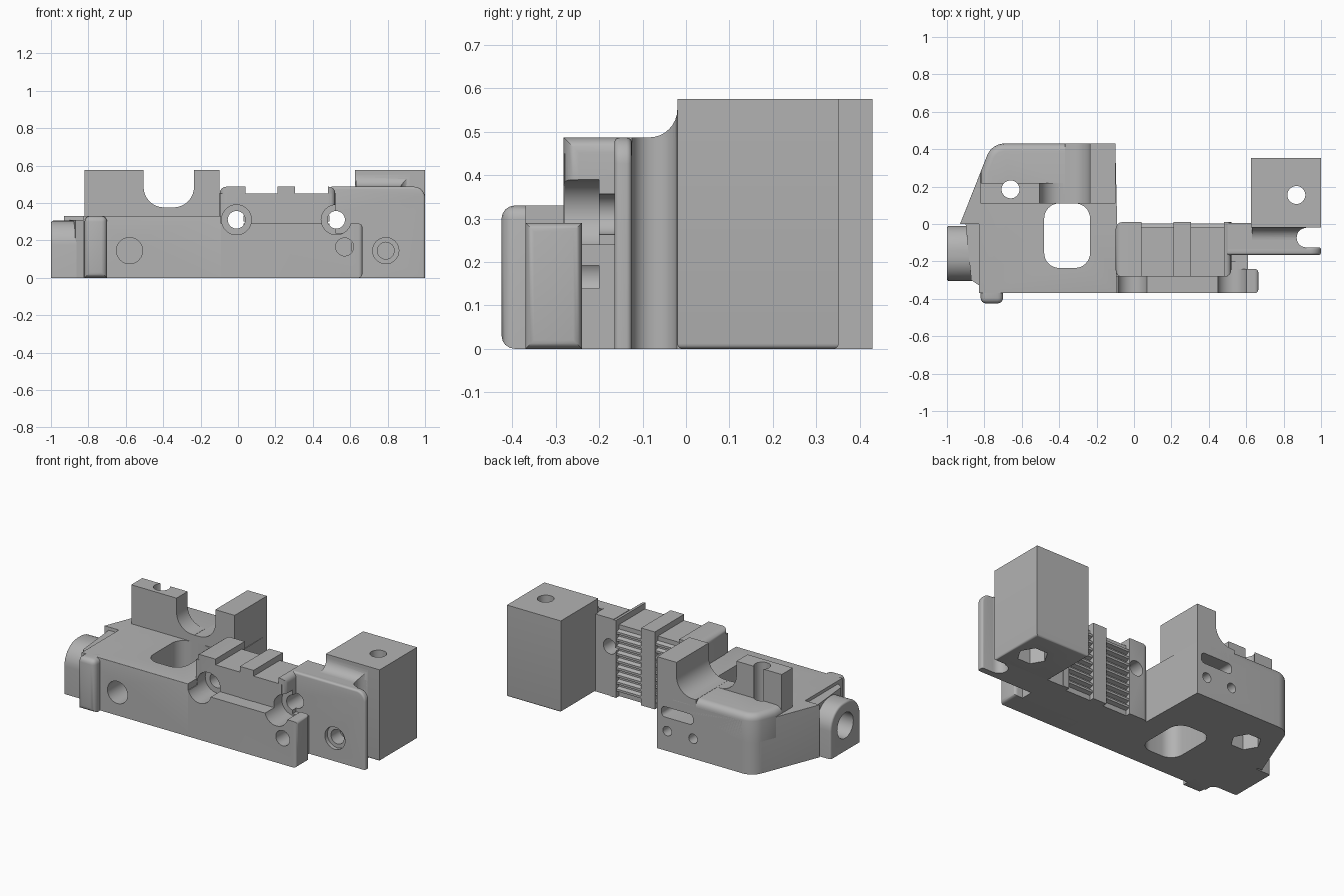
import bpy, bmesh, math
from mathutils import Vector

old = bpy.data.objects.get("Cube")
if old:
    bpy.data.objects.remove(old, do_unlink=True)

grey = bpy.data.materials.new("mid_grey")
grey.use_nodes = True
grey.diffuse_color = (0.45, 0.45, 0.45, 1)
grey.node_tree.nodes["Principled BSDF"].inputs["Base Color"].default_value = (0.45, 0.45, 0.45, 1)

PLACE = {"x": lambda u, v, w: (w, u, v),
         "y": lambda u, v, w: (u, w, v),
         "z": lambda u, v, w: (u, v, w)}


def rounded(points, steps=8):
    """Outline whose corners given as (u, v, radius) become arcs."""
    out = []
    for i, p in enumerate(points):
        c = Vector(p[:2])
        if len(p) < 3:
            out.append(c)
            continue
        a = (Vector(points[i - 1][:2]) - c).normalized()
        b = (Vector(points[(i + 1) % len(points)][:2]) - c).normalized()
        half = a.angle(b) / 2
        centre = c + (a + b).normalized() * p[2] / math.sin(half)
        start = c + a * p[2] / math.tan(half) - centre
        end = c + b * p[2] / math.tan(half) - centre
        turn = start.angle_signed(end)
        for k in range(steps + 1):
            t = -turn * k / steps
            out.append(centre + Vector((start.x * math.cos(t) - start.y * math.sin(t),
                                        start.x * math.sin(t) + start.y * math.cos(t))))
    return out


def prism(name, axis, points, lo, hi, bevel=0, rule=None, segments=4):
    """Extrude an outline along an axis and soften the edges picked by rule(midpoint)."""
    bm = bmesh.new()
    face = bm.faces.new([bm.verts.new(PLACE[axis](p[0], p[1], lo)) for p in rounded(points)])
    ext = bmesh.ops.extrude_face_region(bm, geom=[face])
    shift = Vector(PLACE[axis](0, 0, hi - lo))
    bmesh.ops.translate(bm, vec=shift, verts=[g for g in ext["geom"] if isinstance(g, bmesh.types.BMVert)])
    bmesh.ops.recalc_face_normals(bm, faces=bm.faces)
    if bevel:
        edges = [e for e in bm.edges if e.calc_face_angle(0) > 0.5
                 and rule((e.verts[0].co + e.verts[1].co) / 2)]
        bmesh.ops.bevel(bm, geom=edges, offset=bevel, segments=segments, profile=0.5,
                        affect="EDGES", clamp_overlap=True)
    mesh = bpy.data.meshes.new(name)
    bm.to_mesh(mesh)
    bm.free()
    mesh.materials.append(grey)
    ob = bpy.data.objects.new(name, mesh)
    bpy.context.collection.objects.link(ob)
    return ob


def box(name, x0, x1, y0, y1, z0, z1, bevel=0, rule=None):
    return prism(name, "z", [(x0, y0), (x1, y0), (x1, y1), (x0, y1)], z0, z1, bevel, rule)


def disc(u, v, r, sides=32):
    return [(u + r * math.cos(math.tau * k / sides), v + r * math.sin(math.tau * k / sides))
            for k in range(sides)]


def drill(targets, axis, outline, lo, hi):
    """Cut an extruded outline out of the target parts."""
    tool = prism("cutter", axis, outline, lo, hi)
    tool.hide_render = True
    for ob in targets:
        mod = ob.modifiers.new("cut", "BOOLEAN")
        mod.operation, mod.solver, mod.object = "DIFFERENCE", "EXACT", tool
        bpy.context.view_layer.update()
        mesh = bpy.data.meshes.new_from_object(ob.evaluated_get(bpy.context.evaluated_depsgraph_get()))
        ob.modifiers.clear()
        ob.data = mesh
    bpy.data.objects.remove(tool, do_unlink=True)


# Left body with slanted rear corner
body = prism("left_body", "z", [(-.83, -.37), (-.09, -.37), (-.09, 0), (-.1, .43), (-.76, .43, .1),
                                (-.93, 0), (-.83, 0)], 0, .33, .02,
             lambda m: m.z > .3 and (m.y < -.3 or m.x < -.8))
shoulder = prism("rear_shoulder", "z", [(-.82, .11), (-.2, .11), (-.2, .43), (-.76, .43, .1),
                                        (-.82, .28)], .2, .375, .04,
                 lambda m: m.z > .3 and (m.y > .3 or m.x < -.7))
post = prism("screw_post", "y", [(-.82, .25), (-.82, .575), (-.505, .575), (-.505, .376, .11),
                                 (-.38, .376), (-.38, .25)], .11, .22)
tower = prism("rear_tower", "y", [(-.1, .1), (-.1, .575), (-.235, .575), (-.235, .376, .11),
                                  (-.37, .376), (-.37, .1)], .11, .43)
foot = box("front_foot", -.82, -.7, -.425, -.3, 0, .33, .03, lambda m: m.y < -.4 or m.z > .3)

# Side lug with an arched top
lug = prism("side_lug", "x", [(-.305, 0), (-.01, 0), (-.01, .305, .13), (-.305, .305, .13)], -1, -.78,
            .012, lambda m: m.x < -.95 and m.z > .05)
flare = prism("lug_flare", "z", [(-.87, -.3), (-.78, -.36), (-.78, .05), (-.9, 0)], 0, .31)

# Front strip and gripping block
strip = box("front_strip", -.15, .665, -.37, -.24, 0, .29, .02, lambda m: m.x > .6)
strip_joint = box("strip_joint", .45, .61, -.26, -.13, 0, .24)
grip = box("grip_block", -.095, .5, -.28, -.02, 0, .45)
ridges = [box("top_ridge", x0, x1, -.282, .01, 0, .487, .035, rule) for x0, x1, rule in (
    (-.098, .04, lambda m: m.x < -.09 and m.z > .1),
    (.21, .305, lambda m: False),
    (.48, .52, lambda m: m.x > .51 and m.y < .0 and m.z > .1))]

# Toothed rear faces of the grip
for x0, x1 in ((.03, .22), (.295, .49)):
    for k in range(9):
        z = .03 + k * .045
        prism("grip_tooth", "x", [(-.025, z), (.004, z + .01), (.004, z + .024), (-.025, z + .034)], x0, x1)

# Right mount: plate, web and tall block
plate = prism("mount_plate", "y", [(.5, 0), (1, 0), (1, .487, .06), (.5, .487)], -.165, -.125, .012,
              lambda m: m.x > .55 and m.z > .02)
web = box("mount_web", .5, .92, -.14, .005, 0, .487)
fillet = prism("web_fillet", "x", [(-.13, .3), (.02, .3), (.02, .56), (-.02, .56),
                                  (-.02, .487, .065), (-.13, .487)], .63, .92)
tall = box("tall_block", .625, 1, -.02, .352, 0, .576, .012, lambda m: m.z < .01)

# Rounded channel behind the plate
drill([web, fillet], "z", [(1.1, -.125), (1.1, -.021), (.87, -.021, .05), (.87, -.125, .05)], -.1, .7)

# Window through the left body
drill([body, shoulder, tower, post], "z", [(-.48, -.235, .08), (-.235, -.235, .08),
                                           (-.235, .11, .08), (-.48, .11, .08)], -.1, .374)

# Vertical screw holes with hexagonal nut pockets underneath
for parts, x, y in (([body, shoulder, post], -.66, .185), ([tall], .868, .155)):
    drill(parts, "z", disc(x, y, .048), -.1, .7)
    drill(parts, "z", disc(x, y, .088, 6), -.1, .1)

# Long cross holes with wide counterbores
for x in (-.008, .525):
    drill([grip, web, plate, strip_joint] + ridges, "y", disc(x, .31, .047), -.6, .2)
    drill([body, grip, strip, strip_joint, plate] + ridges, "y", disc(x, .31, .08), -.6, -.2)

# Blind holes in the front
drill([body], "y", disc(-.58, .145, .07), -.6, -.2)
drill([strip, strip_joint], "y", disc(.57, .165, .048), -.6, -.2)
drill([plate], "y", disc(.79, .145, .07), -.6, -.14)
drill([plate, web], "y", disc(.79, .145, .045), -.6, -.05)

# Lug bore, rear slot and rear pin holes
drill([lug, flare, body], "x", disc(-.155, .16, .08), -1.2, -.7)
drill([body, tower, shoulder], "y", [(-.35, .21, .025), (-.13, .21, .025),
                                     (-.13, .275, .025), (-.35, .275, .025)], .3, .6)
for x in (-.17, -.35):
    drill([body, tower, shoulder], "y", disc(x, .125, .03, 20), .3, .6)

# Smooth shading with crisp edges
bpy.ops.object.select_all(action="DESELECT")
for ob in bpy.context.collection.objects:
    if ob.type == "MESH" and grey.name in ob.data.materials:
        ob.select_set(True)
        bpy.context.view_layer.objects.active = ob
bpy.ops.object.shade_smooth_by_angle(angle=math.radians(32))
